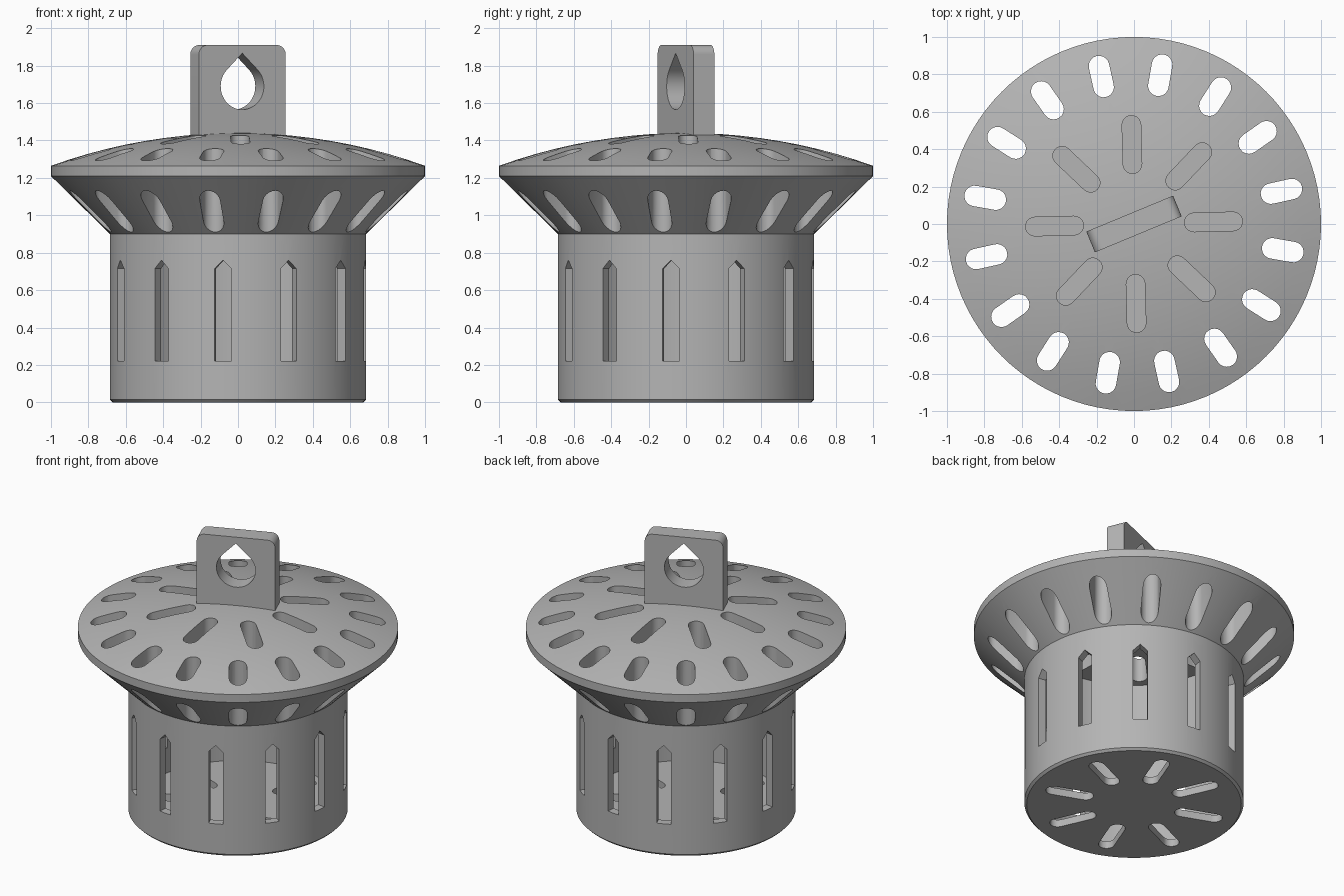
import bpy, bmesh
from math import sin, cos, pi, radians, sqrt
from mathutils import Matrix, Vector

if "Cube" in bpy.data.objects:
    bpy.data.objects.remove(bpy.data.objects["Cube"], do_unlink=True)

grey = bpy.data.materials.new("plain grey")
grey.use_nodes = True
colour = (0.46, 0.46, 0.46, 1)
grey.diffuse_color = colour
grey.node_tree.nodes["Principled BSDF"].inputs["Base Color"].default_value = colour


def make_object(name, bm):
    bmesh.ops.recalc_face_normals(bm, faces=bm.faces)
    mesh = bpy.data.meshes.new(name)
    bm.to_mesh(mesh)
    bm.free()
    obj = bpy.data.objects.new(name, mesh)
    bpy.context.collection.objects.link(obj)
    mesh.materials.append(grey)
    return obj


def lathe(name, profile, steps=96):
    bm = bmesh.new()
    verts = [bm.verts.new((r, 0, z)) for r, z in profile]
    edges = [bm.edges.new(pair) for pair in zip(verts, verts[1:])]
    bmesh.ops.spin(bm, geom=verts + edges, cent=(0, 0, 0), axis=(0, 0, 1),
                   angle=2 * pi, steps=steps)
    bmesh.ops.remove_doubles(bm, verts=bm.verts, dist=0.0005)
    return make_object(name, bm)


def prism(bm, outline, start, vector, matrix):
    """Extrude an outline of 3D points along a vector."""
    verts = [bm.verts.new(matrix @ (Vector(p) + Vector(start))) for p in outline]
    face = bm.faces.new(verts)
    new = bmesh.ops.extrude_face_region(bm, geom=[face], use_keep_orig=True)["geom"]
    shift = matrix.to_3x3() @ Vector(vector)
    bmesh.ops.translate(bm, vec=shift,
                        verts=[g for g in new if isinstance(g, bmesh.types.BMVert)])


def arc(cx, cy, radius, a0, a1, n):
    angles = [radians(a0 + (a1 - a0) * i / n) for i in range(n + 1)]
    return [(cx + radius * cos(a), cy + radius * sin(a)) for a in angles]


def slot_ring(name, outline, start, vector, count, offset):
    bm = bmesh.new()
    for i in range(count):
        prism(bm, outline, start, vector,
              Matrix.Rotation(radians(offset + 360 * i / count), 4, "Z"))
    return make_object(name, bm)


def radial_slot(r0, r1, width):
    h = width / 2
    pts = arc(r1 - h, 0, h, -90, 90, 10) + arc(r0 + h, 0, h, 90, 270, 10)
    return [(x, y, 0) for x, y in pts]


def cut(obj, cutter):
    cutter.hide_render = True
    bpy.context.view_layer.objects.active = obj
    mod = obj.modifiers.new("cut", "BOOLEAN")
    mod.object, mod.operation, mod.solver = cutter, "DIFFERENCE", "EXACT"
    bpy.ops.object.modifier_apply(modifier=mod.name)
    bpy.data.objects.remove(cutter, do_unlink=True)


def smooth(obj):
    bpy.ops.object.select_all(action="DESELECT")
    obj.select_set(True)
    bpy.context.view_layer.objects.active = obj
    bpy.ops.object.shade_smooth_by_angle(angle=radians(25))


# Basket: round cup, flared flange and shallow dome
dome_radius, dome_top = 2.94, 1.44
dome = [(r / 10, dome_top - dome_radius + sqrt(dome_radius**2 - (r / 10)**2))
        for r in range(10, -1, -1)]
basket = lathe("strainer_basket",
               [(0, 0), (0.67, 0), (0.685, 0.015), (0.685, 0.9), (1, 1.21)] + dome)
cut(basket, lathe("cavity", [(0, 0.05), (0.63, 0.05), (0.63, 1.22), (0, 1.22)]))

# Slots in the flange, the dome, the floor and the wall
cut(basket, slot_ring("flange_slots", radial_slot(0.695, 0.92, 0.11),
                      (0, 0, 0.8), (0, 0, 0.8), 16, 12.5))
inner = radial_slot(0.27, 0.58, 0.1)
cut(basket, slot_ring("dome_slots", inner, (0, 0, 1.1), (0, 0, 0.5), 8, 1.5))
cut(basket, slot_ring("floor_slots", inner, (0, 0, -0.1), (0, 0, 0.3), 8, 24))
window = [(0, -0.045, 0.22), (0, 0.045, 0.22), (0, 0.045, 0.715),
          (0, 0, 0.76), (0, -0.045, 0.715)]
cut(basket, slot_ring("wall_slots", window, (0.55, 0, 0), (0.2, 0, 0), 12, 23.3))
smooth(basket)

# Handle: upright rounded plate with a teardrop hole
turn = Matrix.Rotation(radians(22.5), 4, "Z")
half, top, corner = 0.251, 1.91, 0.05
plate = ([(-half, 1.35), (half, 1.35)]
         + arc(half - corner, top - corner, corner, 0, 90, 8)
         + arc(corner - half, top - corner, corner, 90, 180, 8))
bm = bmesh.new()
prism(bm, [(x, 0, z) for x, z in plate], (0, -0.06, 0), (0, 0.12, 0), turn)
handle = make_object("handle", bm)
drop = arc(0, 1.69, 0.125, 135, 405, 32) + [(0, 1.69 + 0.125 * sqrt(2))]
bm = bmesh.new()
prism(bm, [(x, 0, z) for x, z in drop], (0, -0.2, 0), (0, 0.4, 0), turn)
cut(handle, make_object("handle_hole", bm))
smooth(handle)
